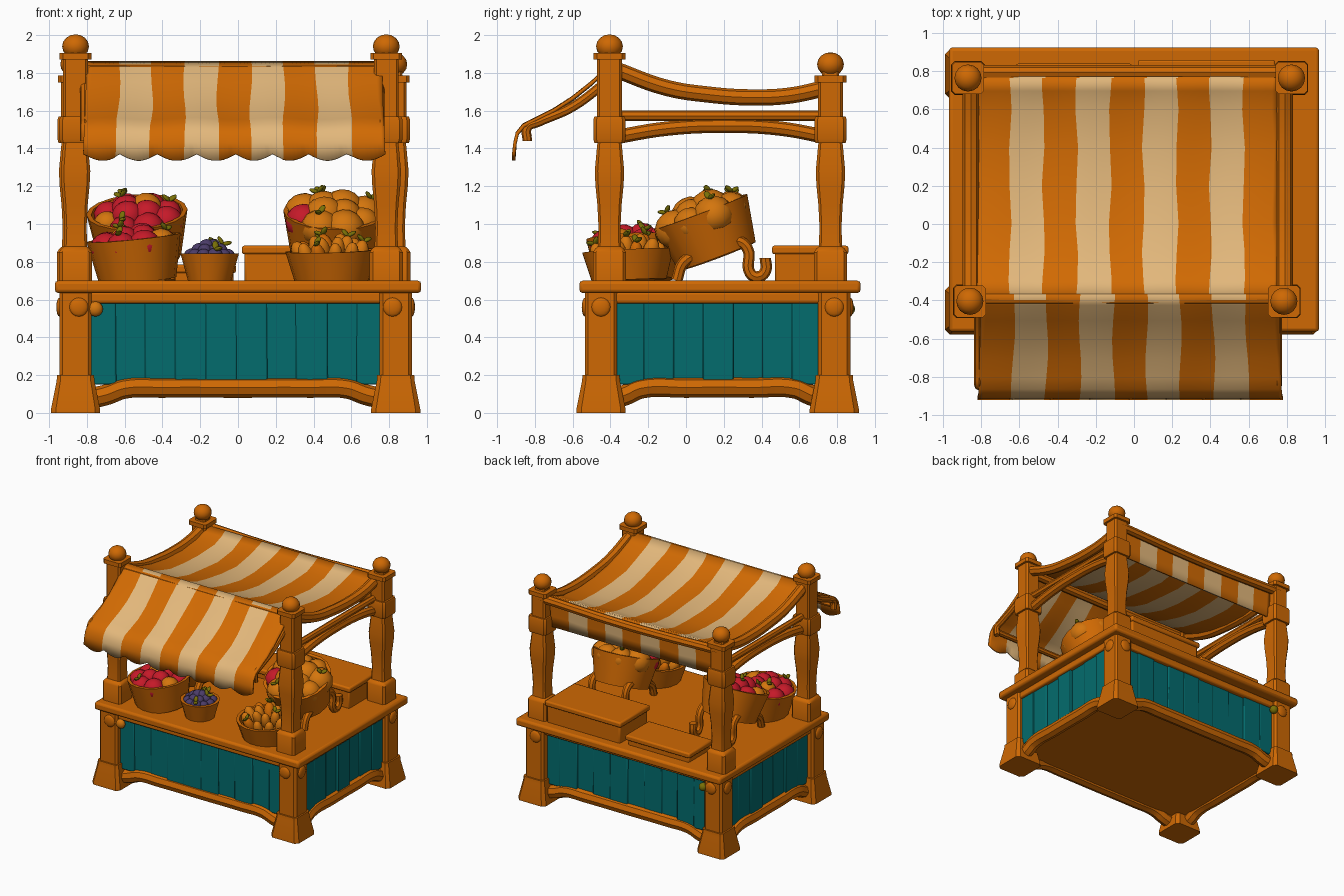
import bpy, bmesh, math, random
from mathutils import Matrix, Vector

random.seed(7)
if "Cube" in bpy.data.objects:
    bpy.data.objects.remove(bpy.data.objects["Cube"])


def material(name, rgb):
    m = bpy.data.materials.new(name)
    m.use_nodes = True
    m.diffuse_color = (*rgb, 1)
    m.node_tree.nodes["Principled BSDF"].inputs["Base Color"].default_value = (*rgb, 1)
    return m


WOOD = material("warm wood", (0.62, 0.14, 0.001))
ORANGE = material("orange cloth", (0.64, 0.145, 0.001))
CREAM = material("cream cloth", (0.77, 0.48, 0.2))
TEAL = material("teal paint", (0.001, 0.15, 0.155))
RED = material("red fruit", (0.56, 0.01, 0.022))
GOLD = material("orange fruit", (0.66, 0.18, 0.004))
PURPLE = material("purple grape", (0.07, 0.045, 0.14))
LEAF = material("olive leaf", (0.19, 0.16, 0.002))
T, R = Matrix.Translation, Matrix.Rotation


def finish(name, bm, mats, bevel=0):
    bmesh.ops.recalc_face_normals(bm, faces=bm.faces)
    me = bpy.data.meshes.new(name)
    bm.to_mesh(me)
    bm.free()
    for m in mats:
        me.materials.append(m)
    ob = bpy.data.objects.new(name, me)
    bpy.context.collection.objects.link(ob)
    if bevel:
        b = ob.modifiers.new("bevel", "BEVEL")
        b.width, b.segments = bevel, 2
    return ob


def box(name, lo, hi, mat=WOOD, bevel=0.012, tilt=0):
    lo, hi = Vector(lo), Vector(hi)
    bm = bmesh.new()
    mx = T((lo + hi) / 2) @ R(tilt, 4, "Y") @ Matrix.Diagonal((*(hi - lo), 1))
    bmesh.ops.create_cube(bm, size=1, matrix=mx)
    return finish(name, bm, [mat], bevel)


def loft(name, rings, section, mat=WOOD, mx=Matrix()):
    """Stack scaled copies of a section; rings are (height, scale)."""
    bm = bmesh.new()
    loops = [[bm.verts.new(mx @ Vector((x * s, y * s, z))) for x, y in section] for z, s in rings]
    n = len(section)
    for a, b in zip(loops, loops[1:]):
        for i in range(n):
            bm.faces.new((a[i], a[(i + 1) % n], b[(i + 1) % n], b[i]))
    bm.faces.new(loops[0])
    bm.faces.new(loops[-1])
    return finish(name, bm, [mat])


def tube(name, pts, r, mat=WOOD):
    cu = bpy.data.curves.new(name, "CURVE")
    cu.dimensions, cu.bevel_depth, cu.bevel_resolution = "3D", r, 2
    cu.use_fill_caps, cu.resolution_u = True, 6
    sp = cu.splines.new("BEZIER")
    sp.bezier_points.add(len(pts) - 1)
    for p, co in zip(sp.bezier_points, pts):
        p.co = co
        p.handle_left_type = p.handle_right_type = "AUTO"
    cu.materials.append(mat)
    ob = bpy.data.objects.new(name, cu)
    bpy.context.collection.objects.link(ob)
    bpy.ops.object.select_all(action="DESELECT")
    ob.select_set(True)
    bpy.context.view_layer.objects.active = ob
    bpy.ops.object.convert(target="MESH")


def ball(bm, mx, index=0, seg=12):
    vs = bmesh.ops.create_uvsphere(bm, u_segments=seg, v_segments=8, radius=1, matrix=mx)["verts"]
    for f in {f for v in vs for f in v.link_faces}:
        f.material_index = index


def knob(name, at, size, mat=WOOD):
    bm = bmesh.new()
    ball(bm, T(at) @ Matrix.Diagonal((*size, 1)), seg=16)
    finish(name, bm, [mat])


SQUARE = [(1, -.8), (1, .8), (.8, 1), (-.8, 1), (-1, .8), (-1, -.8), (-.8, -1), (.8, -1)]
ROUND = [(math.cos(a * math.tau / 18), math.sin(a * math.tau / 18)) for a in range(18)]

# Legs, turned posts, finials and pegs
LEG = [(0, .13), (.02, .13), (.17, .1), (.2, .098), (.2, .085), (.64, .085)]
POST = [(.69, .088), (.85, .088), (.87, .075), (.88, .062), (.98, .058), (1.1, .064), (1.2, .074),
        (1.28, .078), (1.39, .068), (1.43, .064), (1.43, .08), (1.45, .086), (1.55, .086),
        (1.57, .08), (1.57, .066)]
for side, lx, fx, bx, sign in (("right", -.86, -.86, -.87, -1), ("left", .835, .785, .825, 1)):
    for end, ly, x, y, top, ball_z in (("front", -.45, fx, -.405, 1.87, 1.94), ("back", .785, bx, .765, 1.75, 1.845)):
        tag = f"{end}_{side}_"
        loft(tag + "leg", LEG, SQUARE, mx=T((lx, ly, 0)))
        cap = [(top, .066), (top, .084), (top + .035, .084), (top + .035, .045), (ball_z, .04)]
        loft(tag + "post", POST + cap, SQUARE, mx=T((x, y, 0)))
        knob(tag + "finial", (x, y, ball_z), (.071, .071, .064))
        out = -.085 if end == "front" else .085
        knob(tag + "peg", (lx - .02 * lx, ly + out, .56), (.05, .017, .05))
        knob(tag + "side_peg", (lx + sign * .085, ly, .56), (.017, .05, .05))
knob("orange_nub", (-.755, -.51, .55), (.04, .03, .04), GOLD)
knob("olive_nub", (-.765, .86, .55), (.035, .035, .035), LEAF)

# Counter, floor and rails
box("counter_top", (-.97, -.565, .635), (.97, .925, .70), bevel=.018)
box("base_floor", (-.84, -.44, .11), (.82, .76, .14))
for end, y in (("front", -.46), ("back", .79)):
    box(end + "_upper_rail", (-.85, y - .05, .58), (.83, y + .05, .64))
    tube(end + "_lower_rail", [(-.82, y, .07), (-.7, y, .095), (-.6, y, .13), (-.4, y, .135), (0, y, .135),
                               (.38, y, .135), (.58, y, .13), (.68, y, .095), (.8, y, .07)], .055)
for side, x in (("right", -.875), ("left", .855)):
    box(side + "_upper_rail", (x - .05, -.43, .58), (x + .05, .77, .64))
    tube(side + "_lower_rail", [(x, -.4, .07), (x, -.32, .095), (x, -.24, .13), (x, 0, .135), (x, .35, .135),
                                (x, .58, .13), (x, .66, .095), (x, .74, .07)], .055)

# Painted planks, slightly overlapping, around the stall
for end, y in (("front", -.46), ("back", .79)):
    step = 1.6 / 10
    for i in range(10):
        x, d = -.81 + i * step, random.uniform(-.012, .012)
        box(f"{end}_plank_{i}", (x - .004, y - .02 + d, .15), (x + step + .004, y + .02 + d, .60),
            TEAL, .008, random.uniform(-.012, .012))
for side, x in (("right", -.875), ("left", .855)):
    step = 1.1 / 7
    for i in range(7):
        y, d = -.38 + i * step, random.uniform(-.012, .012)
        box(f"{side}_plank_{i}", (x - .02 + d, y - .002, .15), (x + .02 + d, y + step + .002, .60), TEAL, .008)

# Canopy frame
tube("front_beam", [(-.85, -.39, 1.815), (-.03, -.39, 1.81), (.78, -.39, 1.815)], .035)
tube("back_beam", [(-.87, .795, 1.72), (-.02, .795, 1.70), (.82, .795, 1.72)], .037)
for side, x in (("right", -.855), ("left", .79)):
    tube(side + "_sagging_beam", [(x, -.38, 1.82), (x, -.1, 1.72), (x, .12, 1.685), (x, .35, 1.67),
                                  (x, .55, 1.68), (x, .76, 1.725)], .043)
    tube(side + "_straight_rail", [(x, -.4, 1.572), (x, .77, 1.572)], .028)
    tube(side + "_arched_rail", [(x, -.4, 1.455), (x, -.1, 1.505), (x, .2, 1.52), (x, .5, 1.505), (x, .77, 1.455)], .038)
    a = x * .95
    tube(side + "_awning_arm", [(a, -.4, 1.77), (a, -.6, 1.62), (a, -.78, 1.54), (a, -.84, 1.51), (a, -.84, 1.44)], .025)
tube("awning_bar", [(-.79, -.84, 1.47), (.75, -.84, 1.47)], .024)


# Striped cloth: nine stripes, even ones orange
def cloth(name, profile, left, right, flare=0, scallop=0):
    bm = bmesh.new()
    cols, rows = 72, []
    for j, (y, z) in enumerate(profile):
        f = j / (len(profile) - 1)
        row = []
        for i in range(cols + 1):
            u = i / cols
            wob = .008 * math.sin(11 * y + 1.3 * (i // 8)) if 0 < i < cols else 0
            x = left + (right - left) * u + wob + flare * f * (2 * u - 1)
            dz = -scallop * abs(math.sin(u * math.pi * 8)) if j == len(profile) - 1 else 0
            row.append(bm.verts.new((x, y, z + dz + .005 * math.sin(u * 22) * math.sin(f * math.pi))))
        rows.append(row)
    for a, b in zip(rows, rows[1:]):
        for i in range(cols):
            f = bm.faces.new((a[i], a[i + 1], b[i + 1], b[i]))
            f.material_index = (i // 8) % 2
    ob = finish(name, bm, [ORANGE, CREAM])
    s = ob.modifiers.new("thickness", "SOLIDIFY")
    s.thickness, s.offset = .018, 0


cloth("roof_cloth", [(-.37, 1.85), (-.3, 1.80), (-.15, 1.74), (0, 1.70), (.2, 1.67), (.4, 1.66),
                     (.6, 1.68), (.7, 1.71), (.765, 1.74)], -.825, .75)
cloth("front_awning", [(-.365, 1.855), (-.42, 1.82), (-.5, 1.745), (-.6, 1.665), (-.7, 1.60), (-.8, 1.55),
                       (-.86, 1.52), (-.893, 1.48), (-.905, 1.43), (-.912, 1.37)], -.80, .76, .02, .035)
cloth("back_valance", [(.765, 1.74), (.76, 1.66), (.755, 1.57), (.75, 1.48)], -.80, .75)


# Baskets with produce
def basket(name, mx, low, high, h):
    rings = [(0, low), (h, high), (h, high - .025), (h * .65, high - .04)]
    loft(name, rings, ROUND, mx=mx)


def leaf(bm, mx, r):
    for k in range(2):
        turn = R(k * 2.6 + random.random(), 4, "Z") @ R(-.6, 4, "Y")
        ball(bm, mx @ turn @ T((r * .8, 0, 0)) @ Matrix.Diagonal((r, r * .65, r * .4, 1)), 2, 8)


def produce(name, mx, radius, h, r, mats, layers, long=1, odd=(), leafy=3):
    """Layers are (count, distance from middle, height above rim); odd lists items in the second colour."""
    bm = bmesh.new()
    item = 0
    for n, dist, lift in layers:
        for k in range(n):
            turn = R(k * math.tau / n + dist * 3, 4, "Z")
            size = r * random.uniform(.88, 1.1)
            at = mx @ turn @ T((radius * dist, 0, h + lift)) @ R(random.uniform(.1, .5), 4, "Y")
            ball(bm, at @ Matrix.Diagonal((size, size, size * .93 * long, 1)), 1 if item in odd else 0)
            if item % leafy == 0:
                leaf(bm, at @ T((0, 0, size * long * .9)), .028)
            item += 1
    finish(name, bm, mats + [LEAF])


HEAP = [(8, .64, -.035), (4, .28, .0)]
mx = T((-.53, -.27, .70)) @ R(.05, 4, "X") @ R(-.1, 4, "Y")
basket("front_apple_basket", mx, .205, .25, .23)
produce("front_apples", mx, .25, .23, .078, [RED, GOLD], HEAP, odd=(5, 9))

mx = T((.5, -.3, .70)) @ R(.05, 4, "X") @ R(-.03, 4, "Y")
basket("front_squash_basket", mx, .2, .245, .16)
produce("front_squashes", mx, .245, .16, .042, [GOLD, WOOD], [(11, .66, -.02), (6, .32, .01)], 1.9,
        odd=(1, 4, 8, 12), leafy=4)

mx = T((-.15, -.3, .70))
basket("grape_basket", mx, .115, .155, .145)
produce("grapes", mx, .155, .145, .04, [PURPLE], [(10, .62, -.012), (6, .36, .015), (2, .12, .035)], leafy=5)

for name, x, roll, size, mats, odd in (("back_apple", -.52, -.06, .08, [RED, GOLD], (2, 8)),
                                       ("back_pumpkin", .5, .03, .1, [GOLD, RED], (2,))):
    mx = T((x, .165, .83)) @ R(.36, 4, "X") @ R(roll, 4, "Y")
    basket(name + "_basket", mx, .22, .268, .25)
    produce(name + "s", mx, .268, .25, size, mats, HEAP, odd=odd)
    # Bent wooden stand under the tilted basket
    for s in (-.16, .16):
        tube(name + "_stand", [(x + s, -.05, .70), (x + s, -.01, .80), (x + s, .12, .86), (x + s, .27, .91),
                               (x + s, .325, .87), (x + s, .34, .74), (x + s, .38, .72), (x + s, .42, .75),
                               (x + s, .42, .82)], .03)

# Flat crates along the back of the counter
for name, x0, x1, y0, y1, top in (("large_crate", .02, .74, .455, .86, .885), ("small_crate", -.62, -.01, .52, .84, .785)):
    box(name + "_body", (x0 + .015, y0 + .015, .69), (x1 - .015, y1 - .015, top - .03))
    box(name + "_lid", (x0, y0, top - .045), (x1, y1, top))

# Smooth shading with crisp edges
bpy.ops.object.select_all(action="DESELECT")
for ob in bpy.context.collection.objects:
    if ob.type == "MESH":
        ob.select_set(True)
        bpy.context.view_layer.objects.active = ob
bpy.ops.object.shade_smooth_by_angle(angle=math.radians(35))
